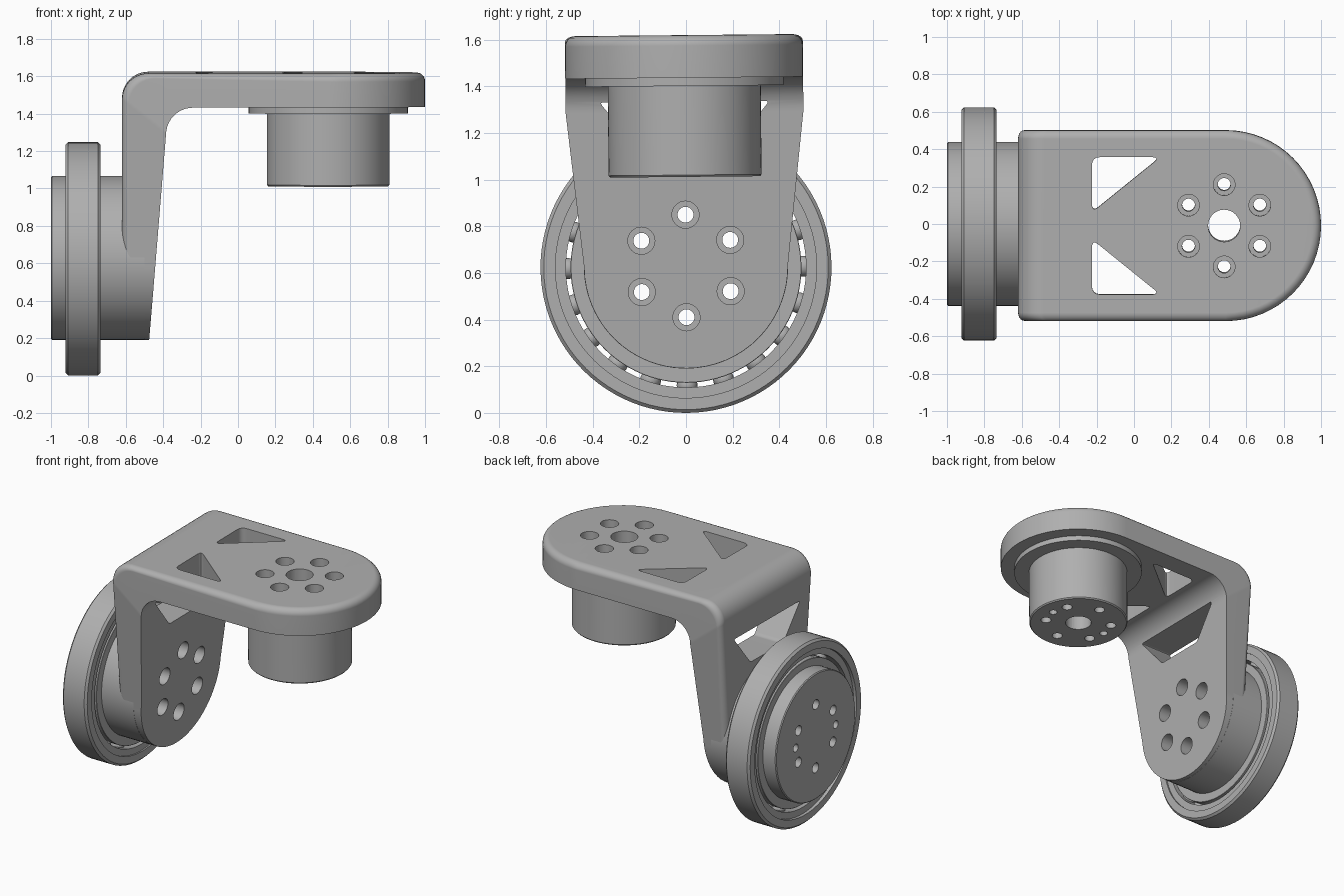
import bpy, bmesh
from math import sin, cos, pi, radians
from mathutils import Vector, Matrix

if "Cube" in bpy.data.objects:
    bpy.data.objects.remove(bpy.data.objects["Cube"])

gray = bpy.data.materials.new("plain_gray")
gray.use_nodes = True
COLOR = (0.43, 0.43, 0.43, 1)
gray.diffuse_color = COLOR
gray.node_tree.nodes["Principled BSDF"].inputs["Base Color"].default_value = COLOR

WHEEL = Vector((0, 0, 0.624))     # axis along x
MOTOR = Vector((0.482, 0, 0))     # axis along z
BOLT_CIRCLE = 0.22


def finish(bm, name):
    bmesh.ops.remove_doubles(bm, verts=bm.verts, dist=1e-5)
    bmesh.ops.recalc_face_normals(bm, faces=bm.faces)
    mesh = bpy.data.meshes.new(name)
    bm.to_mesh(mesh)
    bm.free()
    mesh.materials.append(gray)
    obj = bpy.data.objects.new(name, mesh)
    bpy.context.collection.objects.link(obj)
    return obj


def lathe(bm, profile, centre, axis, n=96):
    """Turn a closed (radius, height) profile around the x or z axis."""
    rings = []
    for r, h in profile:
        ring = []
        for i in range(n):
            a = 2 * pi * i / n
            p = (h, r * cos(a), r * sin(a)) if axis == "x" else (r * cos(a), r * sin(a), h)
            ring.append(bm.verts.new(centre + Vector(p)))
        rings.append(ring)
    for k in range(len(rings)):
        m = (k + 1) % len(rings)
        if profile[k][0] == 0 and profile[m][0] == 0:
            continue
        for i in range(n):
            j = (i + 1) % n
            bm.faces.new((rings[k][i], rings[k][j], rings[m][j], rings[m][i]))


def turned(name, profile, centre, axis):
    bm = bmesh.new()
    lathe(bm, profile, centre, axis)
    return finish(bm, name)


def ring_profile(r0, r1, a, b, c):
    """Rectangular ring section with chamfered outer corners."""
    return [(r0, a), (r1 - c, a), (r1, a + c), (r1, b - c), (r1 - c, b), (r0, b)]


def prism(bm, corners, to_low, to_high, rounding):
    """Extrude a polygon with rounded corners between two mappings."""
    pts, corners = [], [Vector(c) for c in corners]
    for i, p in enumerate(corners):
        a = p + (corners[i - 1] - p).normalized() * rounding
        b = p + (corners[(i + 1) % len(corners)] - p).normalized() * rounding
        for k in range(5):
            t = k / 4
            pts.append(a * (1 - t) ** 2 + p * 2 * t * (1 - t) + b * t * t)
    low = [bm.verts.new(to_low(p)) for p in pts]
    high = [bm.verts.new(to_high(p)) for p in pts]
    bm.faces.new(low)
    bm.faces.new(high)
    for i in range(len(pts)):
        j = (i + 1) % len(pts)
        bm.faces.new((low[i], low[j], high[j], high[i]))


# Bracket: folded strip, rounded at both ends, with a filleted outer rim
HALF, END, FILLET = 0.51, 0.437, 0.045
TOP, UNDER, OUTER = 1.62, 1.437, -0.62


def inner_x(z):
    return -0.475 + (z - 0.19) * 0.082


def rows(e):
    """Stations along the strip, inset by e: (outer xz, inner xz, half width)."""
    out = []
    for i in range(17):
        t = pi / 2 * i / 16
        x = 0.49 + (HALF - e) * cos(t)
        out.append(((x, TOP), (x, UNDER), (HALF - e) * sin(t)))
    for i in range(11):
        a = pi / 2 * (1 + i / 10)
        out.append(((OUTER + 0.14 + 0.14 * cos(a), TOP - 0.14 + 0.14 * sin(a)),
                    (-0.24 + 0.145 * cos(a), UNDER - 0.145 + 0.145 * sin(a)), HALF - e))
    for i in range(17):
        u = pi / 2 * i / 16
        z = 0.628 - (END - e) * sin(u)
        out.append(((OUTER, z), (inner_x(z), z), (END - e) * cos(u)))
    return out


bm = bmesh.new()
layers = [(0, None)]
for k in range(6):
    a = pi / 2 * k / 5
    layers.append((FILLET * (1 - cos(a)), FILLET * (1 - sin(a))))
grid = []
for e, depth in layers:
    layer = []
    for o, i, w in rows(e):
        o, i = Vector(o), Vector(i)
        p = i if depth is None else o + (i - o).normalized() * depth
        layer.append([bm.verts.new((p.x, s * w, p.y)) for s in (-1, 1)])
    grid.append(layer)
for r in range(len(grid[0]) - 1):
    for layer in (grid[0], grid[-1]):
        bm.faces.new((layer[r][0], layer[r][1], layer[r + 1][1], layer[r + 1][0]))
    for lo, hi in zip(grid, grid[1:]):
        for s in (0, 1):
            bm.faces.new((lo[r][s], lo[r + 1][s], hi[r + 1][s], hi[r][s]))
bracket = finish(bm, "bracket")

# Wheel hub, bearing and rim
hub = turned("wheel_hub", [(0, -1), (0.432, -1), (0.438, -0.994), (0.438, -0.5), (0, -0.5)],
             WHEEL + Vector((0, 0, 0.004)), "x")
rim = turned("wheel_rim", ring_profile(0.56, 0.624, -0.922, -0.735, 0.014), WHEEL, "x")
outer_race = turned("outer_race", ring_profile(0.515, 0.562, -0.9, -0.745, 0.002), WHEEL, "x")
inner_race = turned("inner_race", ring_profile(0.43, 0.495, -0.9, -0.745, 0.002), WHEEL, "x")
bm = bmesh.new()
BALLS = 20
for i in range(BALLS):
    a = 2 * pi * i / BALLS
    spot = WHEEL + Vector((-0.825, 0.505 * cos(a), 0.505 * sin(a)))
    bmesh.ops.create_uvsphere(bm, u_segments=16, v_segments=10, radius=0.045,
                              matrix=Matrix.Translation(spot))
balls = finish(bm, "bearing_balls")

# Motor with its mounting flange
motor = turned("motor", [(0, 1.012), (0.321, 1.012), (0.328, 1.02), (0.328, 1.402),
                         (0.426, 1.402), (0.426, 1.44), (0, 1.44)], MOTOR, "z")

# Cutters: counterbored bolt holes, pin holes, bore and lightening windows
bm = bmesh.new()
for i in range(6):
    a = pi / 6 + i * pi / 3
    c, s = BOLT_CIRCLE * cos(a), BOLT_CIRCLE * sin(a)
    for centre, axis, start, step, end in (
            (MOTOR + Vector((c, s, 0)), "z", 1.7, 1.5, 0.95),
            (WHEEL + Vector((0, c, s + 0.006)), "x", -0.3, -0.56, -1.1)):
        lathe(bm, [(0, start), (0.058, start), (0.058, step), (0.034, step),
                   (0.034, end), (0, end)], centre, axis, 32)
for s in (-BOLT_CIRCLE, BOLT_CIRCLE):
    lathe(bm, [(0, 0.95), (0.027, 0.95), (0.027, 1.2), (0, 1.2)], MOTOR + Vector((s, 0, 0)), "z", 24)
    lathe(bm, [(0, -1.1), (0.027, -1.1), (0.027, -0.8), (0, -0.8)],
          WHEEL + Vector((0, s, 0.006)), "x", 24)
lathe(bm, [(0, 0.95), (0.086, 0.95), (0.086, 1.7), (0, 1.7)], MOTOR, "z", 32)
for side in (-1, 1):
    prism(bm, [(-0.225, side * 0.072), (-0.225, side * 0.367), (0.14, side * 0.367)],
          lambda p: (p.x, p.y, 1.415), lambda p: (p.x, p.y, 1.7), 0.045)
prism(bm, [(-0.18, 1.11), (0.18, 1.11), (0.365, 1.335), (-0.365, 1.335)],
      lambda p: (-0.75, p.x, p.y), lambda p: (-0.15, p.x, p.y), 0.02)
cutter = finish(bm, "cutter")
cutter.hide_render = True

for obj in (bracket, hub, motor):
    mod = obj.modifiers.new("holes", "BOOLEAN")
    mod.operation, mod.solver, mod.object = "DIFFERENCE", "EXACT", cutter
    bpy.context.view_layer.update()
    cut = obj.evaluated_get(bpy.context.evaluated_depsgraph_get())
    mesh = bpy.data.meshes.new_from_object(cut)
    obj.modifiers.clear()
    obj.data = mesh
bpy.data.objects.remove(cutter)

# Slight lean about the wheel axis, then smooth shading with crisp edges
lean = Matrix.Translation(WHEEL) @ Matrix.Rotation(radians(0.55), 4, "X") @ Matrix.Translation(-WHEEL)
bpy.ops.object.select_all(action="DESELECT")
for obj in (bracket, hub, rim, outer_race, inner_race, balls, motor):
    obj.data.transform(lean)
    obj.select_set(True)
    bpy.context.view_layer.objects.active = obj
bpy.ops.object.shade_smooth_by_angle(angle=radians(30))
for obj in (bracket, hub, motor):
    obj.modifiers.new("flat_faces", "WEIGHTED_NORMAL").keep_sharp = True
